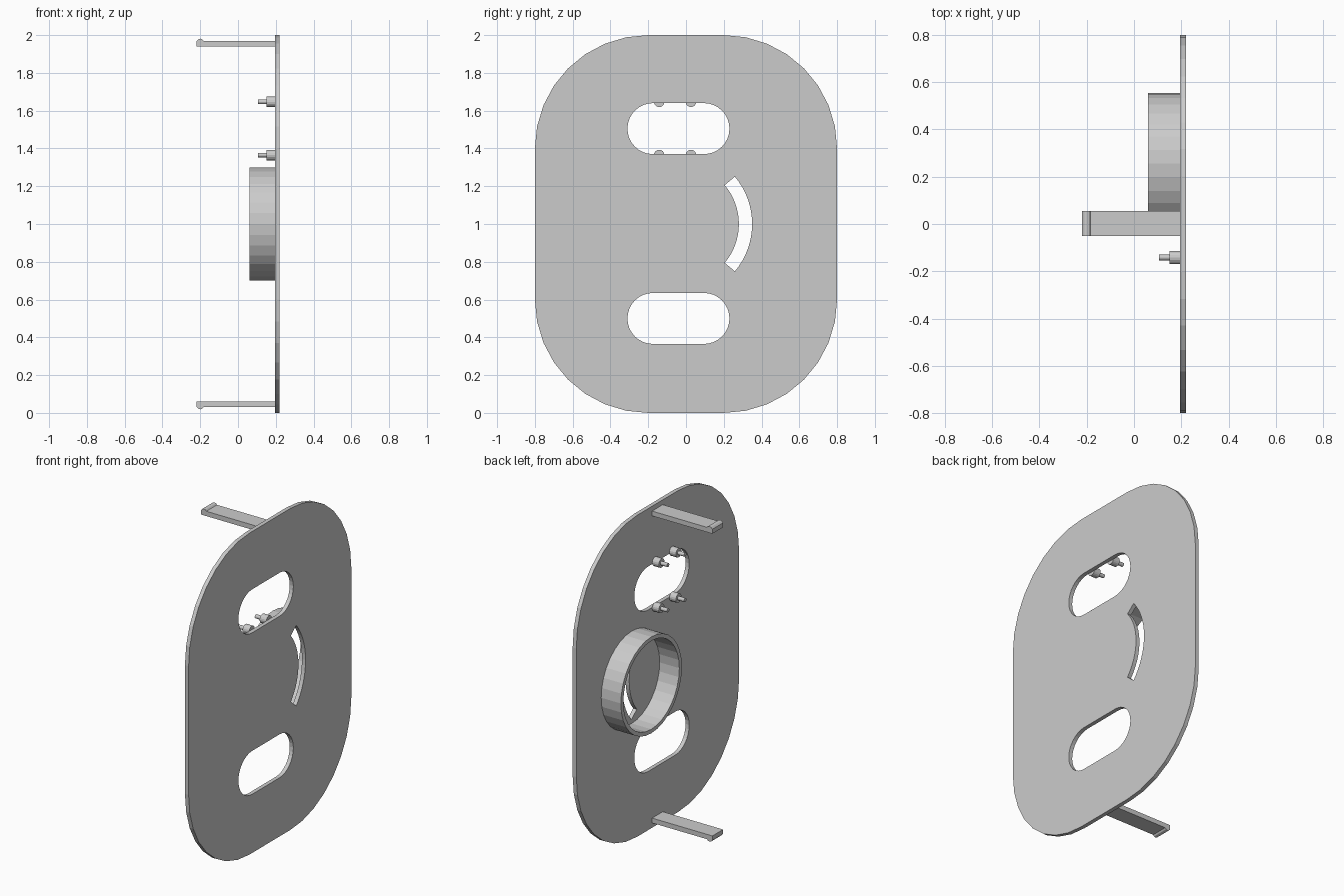
import bpy, bmesh
from math import cos, sin, radians
from mathutils import Matrix, Vector

if "Cube" in bpy.data.objects:
    bpy.data.objects.remove(bpy.data.objects["Cube"], do_unlink=True)

grey = bpy.data.materials.new("plain grey")
grey.use_nodes = True
grey.diffuse_color = (0.6, 0.6, 0.6, 1)
grey.node_tree.nodes["Principled BSDF"].inputs["Base Color"].default_value = (0.6, 0.6, 0.6, 1)

BACK, FACE = 0.195, 0.22      # plate surfaces along x
SIDEWAYS = Matrix(((0, 0, 1), (1, 0, 0), (0, 1, 0))).to_4x4()   # drawing plane -> yz plane


def add_object(name, bm):
    bmesh.ops.recalc_face_normals(bm, faces=bm.faces)
    mesh = bpy.data.meshes.new(name)
    bm.to_mesh(mesh)
    bm.free()
    mesh.materials.append(grey)
    obj = bpy.data.objects.new(name, mesh)
    bpy.context.collection.objects.link(obj)
    return obj


def arc(cy, cz, r, start, end, steps):
    angles = [radians(start + (end - start) * i / steps) for i in range(steps + 1)]
    return [(cy + r * cos(a), cz + r * sin(a)) for a in angles]


def rounded_box(cy, cz, hy, hz, r):
    """Outline with rounded corners; hy and hz reach the corner centres."""
    pts = []
    for i, (sy, sz) in enumerate(((1, 1), (-1, 1), (-1, -1), (1, -1))):
        pts += arc(cy + sy * hy, cz + sz * hz, r, i * 90, i * 90 + 90, 8)
    return list(dict.fromkeys((round(y, 5), round(z, 5)) for y, z in pts))


def plate(name, outlines):
    """Extruded flat outline; the inner outlines become holes."""
    curve = bpy.data.curves.new(name, "CURVE")
    curve.dimensions = "2D"
    curve.fill_mode = "BOTH"
    curve.extrude = (FACE - BACK) / 2
    for pts in outlines:
        spline = curve.splines.new("POLY")
        spline.points.add(len(pts) - 1)
        for p, (y, z) in zip(spline.points, pts):
            p.co = (y, z, 0, 1)
        spline.use_cyclic_u = True
    temp = bpy.data.objects.new(name + " outline", curve)
    mesh = bpy.data.meshes.new_from_object(temp)
    bpy.data.objects.remove(temp)
    bm = bmesh.new()
    bm.from_mesh(mesh)
    bpy.data.meshes.remove(mesh)
    bmesh.ops.remove_doubles(bm, verts=bm.verts, dist=0.0001)
    bm.transform(Matrix.Translation(((BACK + FACE) / 2, 0, 0)) @ SIDEWAYS)
    for f in bm.faces:
        f.smooth = False
    return add_object(name, bm)


def lathe(name, profile, y, z, sides, closed=False):
    """Spin (x, radius) points around an axis along x."""
    bm = bmesh.new()
    verts = [bm.verts.new((x, y, z + r)) for x, r in profile]
    edges = [bm.edges.new(pair) for pair in zip(verts, verts[1:])]
    if closed:
        edges.append(bm.edges.new((verts[-1], verts[0])))
    bmesh.ops.spin(bm, geom=verts + edges, cent=(0, y, z), axis=(1, 0, 0),
                   angle=radians(360), steps=sides)
    bmesh.ops.remove_doubles(bm, verts=bm.verts, dist=0.0001)
    return add_object(name, bm)


# Plate with two long holes and a curved slot
curved_slot = arc(-0.04, 1, 0.39, -40, 40, 16) + arc(-0.04, 1, 0.32, 40, -40, 16)
plate("cover_plate", [
    rounded_box(0, 1, 0.2, 0.4, 0.6),
    rounded_box(-0.04, 1.505, 0.135, 0, 0.135),
    rounded_box(-0.04, 0.5, 0.135, 0, 0.135),
    curved_slot,
])

# Round collar behind the plate
lathe("collar_ring", [(BACK, 0.3), (0.06, 0.3), (0.06, 0.275), (BACK, 0.275)],
      0.255, 1, 32, closed=True)

# Stepped pins around the upper hole
for level, z in (("upper", 1.647), ("lower", 1.365)):
    for side, y in (("right", -0.142), ("left", 0.026)):
        lathe(f"{level}_{side}_pin",
              [(BACK, 0), (BACK, 0.028), (0.15, 0.028), (0.15, 0.012), (0.105, 0.012), (0.105, 0)],
              y, z, 16)

# Snap clips with a small outward lip, mirrored about mid height
clip = [(BACK, 0.94), (BACK, 0.97), (-0.183, 0.97), (-0.19, 0.978), (-0.2, 0.981),
        (-0.21, 0.978), (-0.22, 0.968), (-0.22, 0.94)]
for name, sign in (("top_clip", 1), ("bottom_clip", -1)):
    bm = bmesh.new()
    side = bm.faces.new([bm.verts.new((x, -0.05, 1 + sign * h)) for x, h in clip])
    out = bmesh.ops.extrude_face_region(bm, geom=[side])
    moved = [v for v in out["geom"] if isinstance(v, bmesh.types.BMVert)]
    bmesh.ops.translate(bm, verts=moved, vec=Vector((0, 0.105, 0)))
    add_object(name, bm)
